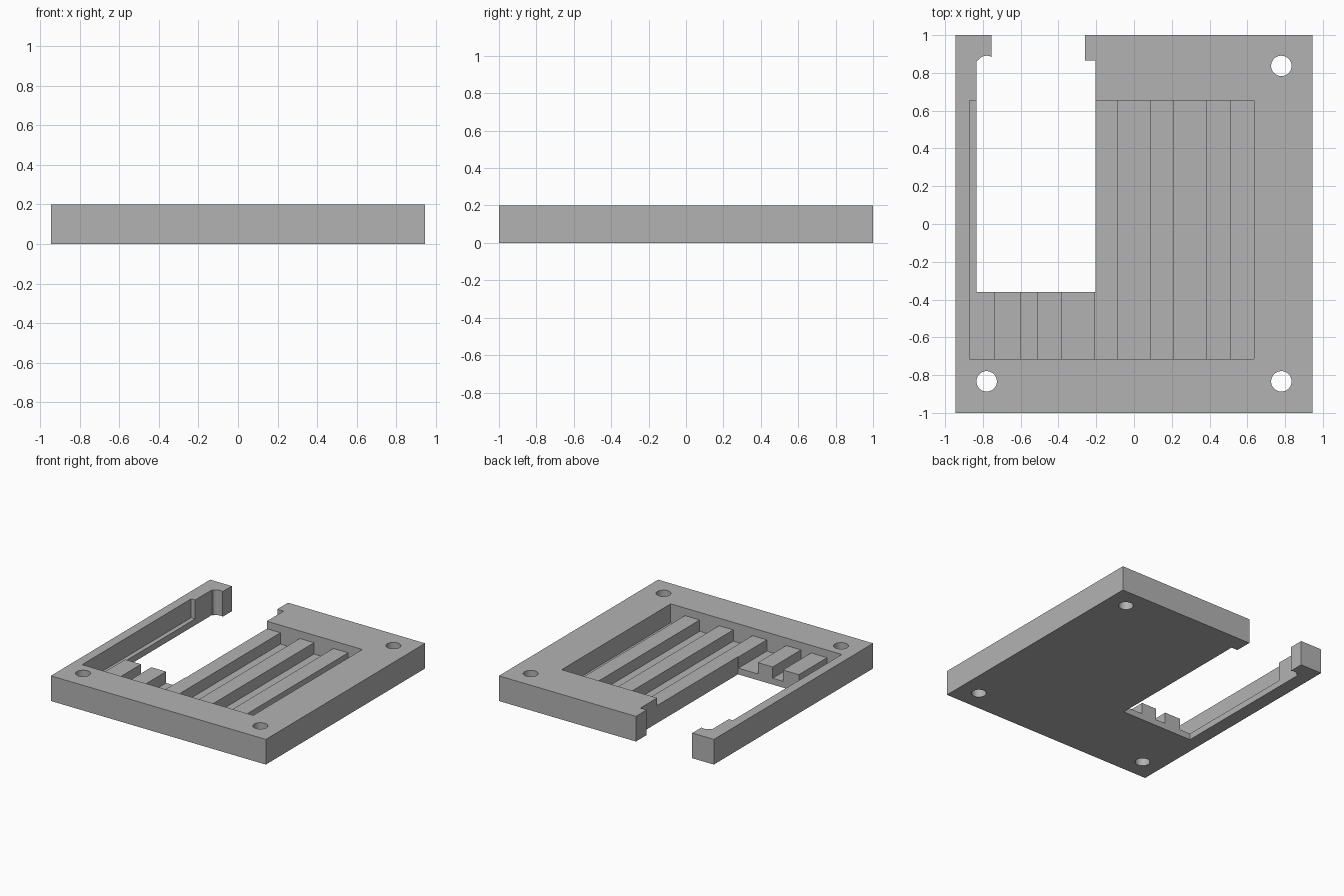
import bpy, bmesh
from mathutils import Vector

cube = bpy.data.objects.get("Cube")
if cube:
    bpy.data.objects.remove(cube, do_unlink=True)

HEIGHT, RIB_TOP, FLOOR, ABOVE = 0.2, 0.14, 0.05, 0.3

grey = bpy.data.materials.new("plain_grey")
grey.use_nodes = True
grey.diffuse_color = (0.45, 0.45, 0.45, 1)
grey.node_tree.nodes["Principled BSDF"].inputs["Base Color"].default_value = (0.45, 0.45, 0.45, 1)


def prism(name, outline, direction):
    """Extrude a closed outline of 3D points along a direction."""
    bm = bmesh.new()
    face = bm.faces.new([bm.verts.new(p) for p in outline])
    grown = bmesh.ops.extrude_face_region(bm, geom=[face])["geom"]
    bmesh.ops.translate(bm, vec=Vector(direction),
                        verts=[v for v in grown if isinstance(v, bmesh.types.BMVert)])
    bmesh.ops.recalc_face_normals(bm, faces=bm.faces)
    mesh = bpy.data.meshes.new(name)
    bm.to_mesh(mesh)
    bm.free()
    mesh.materials.append(grey)
    obj = bpy.data.objects.new(name, mesh)
    bpy.context.collection.objects.link(obj)
    return obj


def cut(target, cutter):
    """Subtract the cutter from the target, then discard it."""
    cutter.hide_render = True
    mod = target.modifiers.new("cut", "BOOLEAN")
    mod.operation = "DIFFERENCE"
    mod.solver = "EXACT"
    mod.object = cutter
    bpy.context.view_layer.objects.active = target
    bpy.ops.object.modifier_apply(modifier=mod.name)
    bpy.data.objects.remove(cutter, do_unlink=True)


# Solid plate
plate = prism("base_plate",
              [(-0.945, -1, 0), (0.945, -1, 0), (0.945, 1, 0), (-0.945, 1, 0)],
              (0, 0, HEIGHT))

# Recessed tray: a comb-shaped profile leaves the long ribs standing
ribs = [(-0.74, -0.6), (-0.51, -0.38), (-0.21, -0.085), (0.085, 0.21), (0.38, 0.51)]
comb = [(-0.87, ABOVE), (-0.87, FLOOR)]
for left, right in ribs:
    comb += [(left, FLOOR), (left, RIB_TOP), (right, RIB_TOP), (right, FLOOR)]
comb += [(0.635, FLOOR), (0.635, ABOVE)]
cut(plate, prism("tray_cutter", [(x, -0.715, z) for x, z in comb], (0, 1.37, 0)))

# Through opening with a narrower mouth at the back edge
opening = [(-0.835, -0.36), (-0.205, -0.36), (-0.205, 0.865), (-0.26, 0.865),
           (-0.26, 1.1), (-0.755, 1.1), (-0.755, 0.865), (-0.835, 0.865)]
cut(plate, prism("opening_cutter", [(x, y, -0.1) for x, y in opening], (0, 0, 0.5)))

# Corner screw holes
for x in (-0.78, 0.78):
    for y in (-0.833, 0.837):
        bpy.ops.mesh.primitive_cylinder_add(vertices=48, radius=0.054, depth=1, location=(x, y, 0))
        cut(plate, bpy.context.object)

bpy.ops.object.select_all(action="DESELECT")
plate.select_set(True)
bpy.context.view_layer.objects.active = plate
bpy.ops.object.shade_smooth_by_angle()
